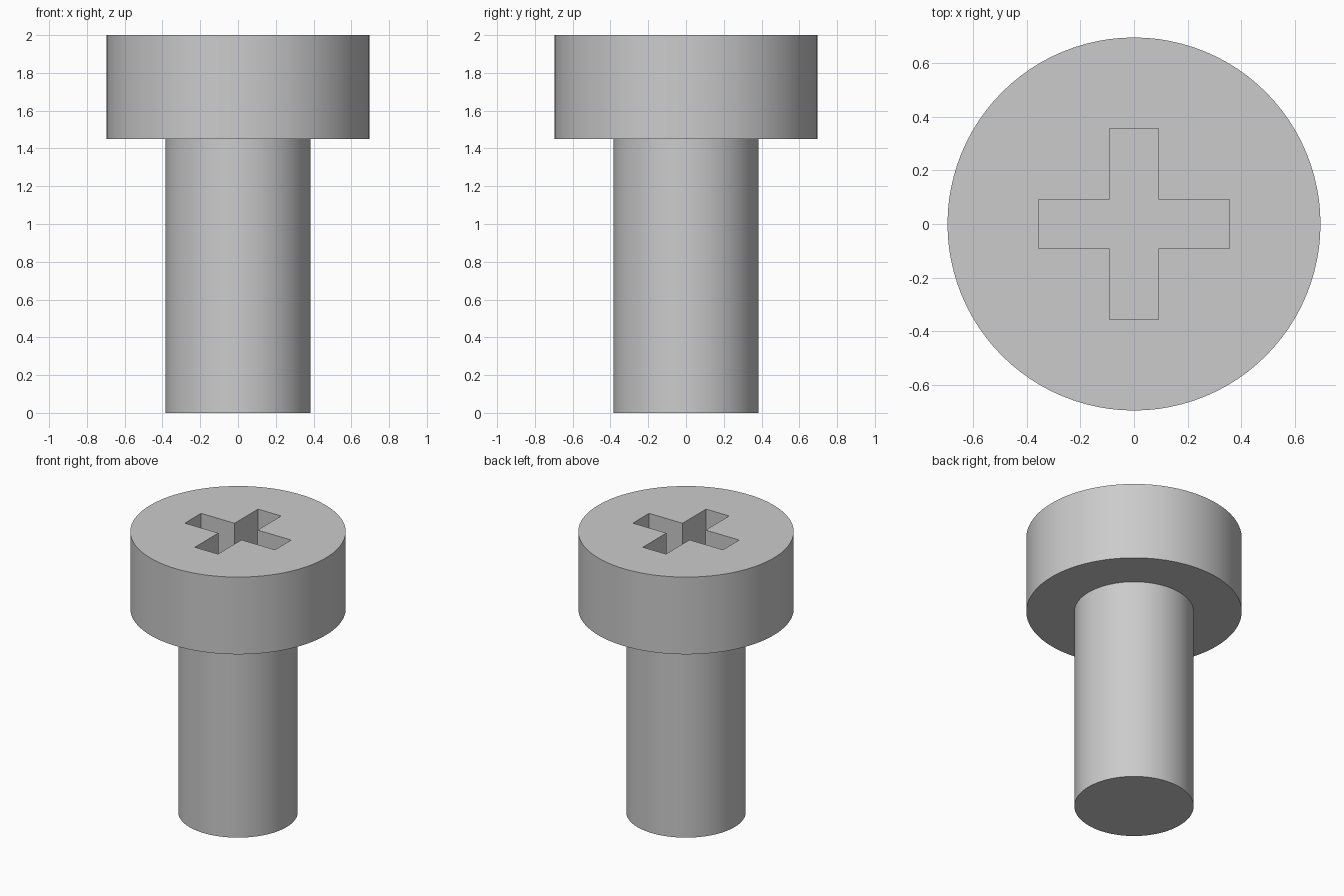
import bpy
import bmesh
from math import radians, tau
from mathutils import Matrix

cube = bpy.data.objects.get("Cube")
if cube:
    bpy.data.objects.remove(cube, do_unlink=True)

SIDES = 96
SHANK_R, HEAD_R = 0.385, 0.695
HEAD_Z, TOP_Z = 1.45, 2.0
ARM, HALF_W, DEPTH = 0.355, 0.091, 0.28

steel = bpy.data.materials.new("grey_steel")
steel.use_nodes = True
colour = (0.6, 0.6, 0.6, 1)
steel.diffuse_color = colour
steel.node_tree.nodes["Principled BSDF"].inputs["Base Color"].default_value = colour


def make_object(name, bm):
    bmesh.ops.recalc_face_normals(bm, faces=bm.faces)
    mesh = bpy.data.meshes.new(name)
    bm.to_mesh(mesh)
    bm.free()
    mesh.materials.append(steel)
    obj = bpy.data.objects.new(name, mesh)
    bpy.context.collection.objects.link(obj)
    return obj


# Screw body: head and shank turned from one profile, capped at both ends
bm = bmesh.new()
profile = [(SHANK_R, 0), (SHANK_R, HEAD_Z), (HEAD_R, HEAD_Z), (HEAD_R, TOP_Z)]
verts = [bm.verts.new((r, 0, z)) for r, z in profile]
edges = [bm.edges.new(pair) for pair in zip(verts, verts[1:])]
bmesh.ops.spin(bm, geom=verts + edges, cent=(0, 0, 0), axis=(0, 0, 1),
               angle=tau, steps=SIDES, use_duplicate=False)
bmesh.ops.remove_doubles(bm, verts=bm.verts, dist=0.0001)
bmesh.ops.holes_fill(bm, edges=[e for e in bm.edges if e.is_boundary], sides=0)
screw = make_object("screw_body", bm)

# Cross-shaped drive recess cutter: one arm outline turned four times
bm = bmesh.new()
arm = [(HALF_W, -HALF_W), (ARM, -HALF_W), (ARM, HALF_W)]
outline = []
for quarter in range(4):
    turn = Matrix.Rotation(quarter * tau / 4, 3, "Z")
    outline += [bm.verts.new(turn @ Matrix.Identity(3) @ v)
                for v in (Matrix.Translation((x, y, TOP_Z - DEPTH)).translation for x, y in arm)]
floor = bm.faces.new(outline)
raised = bmesh.ops.extrude_face_region(bm, geom=[floor])
bmesh.ops.translate(bm, vec=(0, 0, DEPTH + 0.2),
                    verts=[g for g in raised["geom"] if isinstance(g, bmesh.types.BMVert)])
cutter = make_object("recess_cutter", bm)
cutter.hide_render = True

# Cut the recess and shade the turned sides smooth
bpy.ops.object.select_all(action="DESELECT")
screw.select_set(True)
bpy.context.view_layer.objects.active = screw
cut = screw.modifiers.new("drive_recess", "BOOLEAN")
cut.operation = "DIFFERENCE"
cut.solver = "EXACT"
cut.object = cutter
bpy.ops.object.modifier_apply(modifier=cut.name)
bpy.data.objects.remove(cutter, do_unlink=True)
bpy.ops.object.shade_smooth_by_angle(angle=radians(30))
